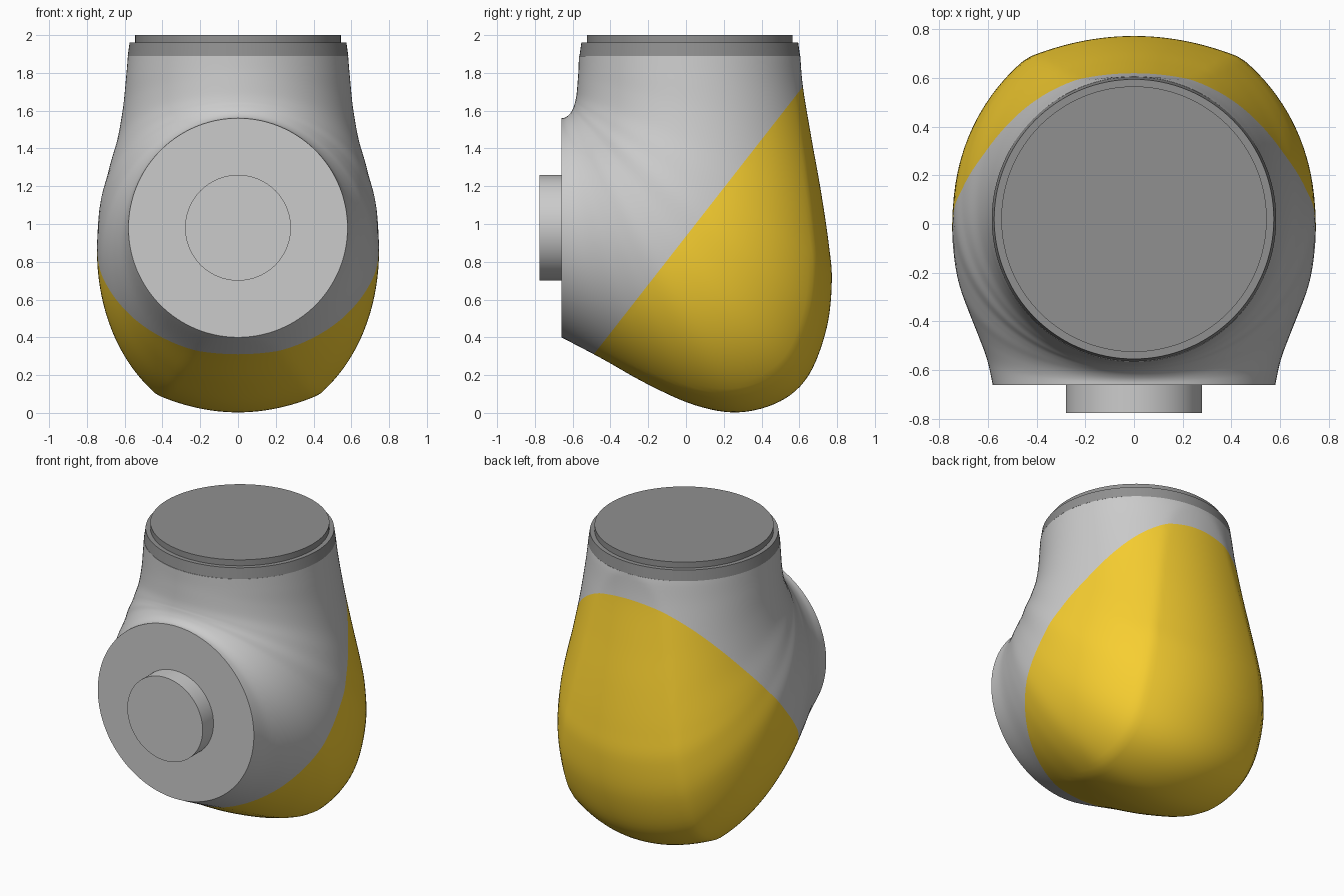
import bpy, bmesh, math
from mathutils import Vector

if "Cube" in bpy.data.objects:
    bpy.data.objects.remove(bpy.data.objects["Cube"])

# Sweep stations: inner (y, z), outer (y, z), half width
STATIONS = [
    (-.567, 1.89, .605, 1.89, .583), (-.569, 1.82, .620, 1.72, .593),
    (-.573, 1.76, .665, 1.45, .610), (-.579, 1.69, .715, 1.17, .640),
    (-.586, 1.65, .755, .90, .680), (-.591, 1.633, .772, .70, .705),
    (-.595, 1.62, .745, .45, .735), (-.599, 1.61, .650, .20, .745),
    (-.604, 1.60, .500, .062, .745), (-.612, 1.587, .280, .003, .730),
    (-.622, 1.576, .050, .040, .695), (-.634, 1.567, -.20, .150, .650),
    (-.646, 1.562, -.45, .290, .605), (-.660, 1.56, -.66, .400, .580)]
STEPS, RING = 6, 128


def material(name, color):
    m = bpy.data.materials.new(name)
    m.diffuse_color = color
    m.use_nodes = True
    m.node_tree.nodes["Principled BSDF"].inputs["Base Color"].default_value = m.diffuse_color
    return m


def add_object(name, bm, mat=None, angle=50):
    mesh = bpy.data.meshes.new(name)
    bm.to_mesh(mesh)
    bm.free()
    ob = bpy.data.objects.new(name, mesh)
    bpy.context.collection.objects.link(ob)
    if mat:
        mesh.materials.append(mat)
    bpy.ops.object.select_all(action='DESELECT')
    ob.select_set(True)
    bpy.context.view_layer.objects.active = ob
    bpy.ops.object.shade_smooth_by_angle(angle=math.radians(angle))
    return ob


def station(t):
    """Catmull-Rom interpolation along the station table."""
    n = len(STATIONS) - 1
    i = min(int(t), n - 1)
    f = t - i
    a, b, c, d = (STATIONS[min(max(k, 0), n)] for k in (i - 1, i, i + 1, i + 2))
    return [.5 * (2 * q + (r - p) * f + (2 * p - 5 * q + 4 * r - s) * f * f
                  + (3 * q - p - 3 * r + s) * f ** 3) for p, q, r, s in zip(a, b, c, d)]


def elbow():
    """Rings swept from the top circle round to the front circle."""
    bm = bmesh.new()
    rings = []
    total = (len(STATIONS) - 1) * STEPS
    for j in range(total + 1):
        yi, zi, yo, zo, w = station(j / STEPS)
        bulge = 1 + .11 * math.sin(math.pi * j / total)
        ring = []
        for k in range(RING):
            th = 2 * math.pi * k / RING
            x, u = math.sin(th), math.cos(th)
            if u > 0:   # fuller outer half, closed by a shallow arc
                u = min(u * bulge, 1 - .338 * x * x)
            ring.append(bm.verts.new((w * x, (yi + yo) / 2 + u * (yo - yi) / 2,
                                      (zi + zo) / 2 + u * (zo - zi) / 2)))
        rings.append(ring)
    for a, b in zip(rings, rings[1:]):
        for k in range(RING):
            n = (k + 1) % RING
            bm.faces.new((a[k], a[n], b[n], b[k]))
    bm.faces.new(rings[0])
    bm.faces.new(rings[-1])
    bmesh.ops.recalc_face_normals(bm, faces=bm.faces)
    return bm


def cylinder(name, r1, r2, depth, loc, axis='Z', mat=None):
    bm = bmesh.new()
    bmesh.ops.create_cone(bm, cap_ends=True, segments=RING, radius1=r1, radius2=r2, depth=depth)
    ob = add_object(name, bm, mat, 30)
    ob.location = loc
    if axis == 'Y':
        ob.rotation_euler.x = math.pi / 2
    return ob


yellow = material("yellow", (.93, .62, .03, 1))
dark = material("dark_grey", (.28, .28, .28, 1))

# Housing and rear cover: one swept elbow divided by a slanted plane
for name, mat, keep_rear in (("housing", None, False), ("rear_cover", yellow, True)):
    bm = elbow()
    bmesh.ops.bisect_plane(bm, geom=bm.verts[:] + bm.edges[:] + bm.faces[:],
                           plane_co=Vector((0, 0, .935)), plane_no=Vector((0, 1.28, -1)),
                           clear_inner=keep_rear, clear_outer=not keep_rear)
    add_object(name, bm, mat)

# Top collar and cap, front hub
cylinder("top_collar", .584, .574, .07, (0, .02, 1.925), mat=dark)
cylinder("top_cap", .545, .545, .06, (0, .02, 1.97), mat=dark)
cylinder("front_hub", .28, .28, .135, (0, -.7075, .98), 'Y')
